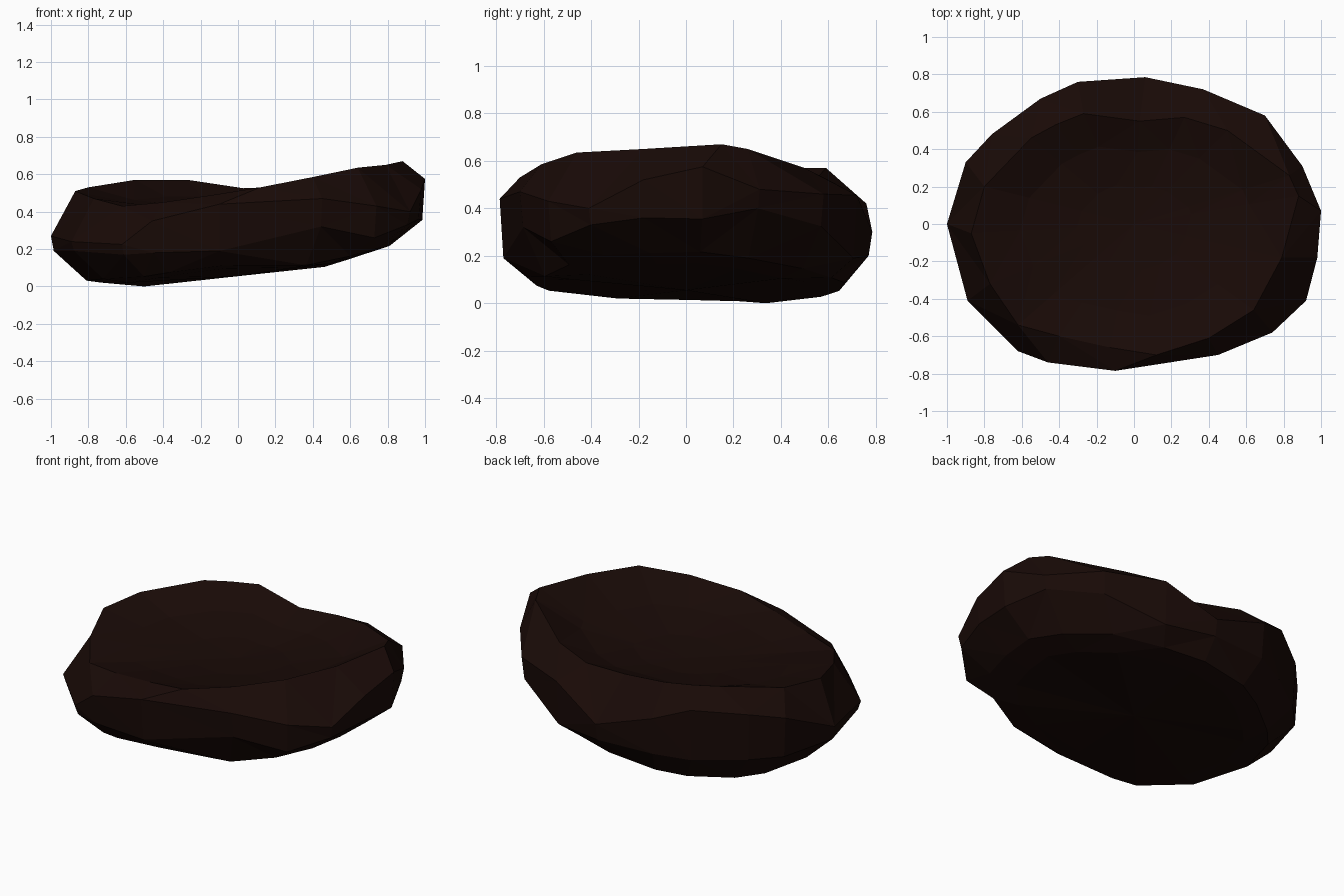
import bpy, bmesh
from mathutils import Vector

if "Cube" in bpy.data.objects:
    bpy.data.objects.remove(bpy.data.objects["Cube"])

# widest outline, counter-clockwise from +x: x, y, upper z, lower z
waist = [(1, .07, .575, .355), (.9, .31, .48, .4), (.7, .58, .46, .325),
         (.37, .72, .455, .19), (.06, .785, .3, .2), (-.3, .76, .42, .2),
         (-.5, .67, .49, .18), (-.76, .48, .46, .18), (-.9, .33, .42, .18),
         (-1, 0, .27, .19), (-.89, -.41, .24, .19), (-.62, -.68, .225, .17),
         (-.46, -.74, .35, .18), (-.1, -.785, .44, .19), (.45, -.7, .47, .32),
         (.74, -.58, .43, .26), (.92, -.41, .4, .33), (.98, -.18, .52, .36)]
# raised edge of the saddle-shaped top
rim = [(.88, .15, .67), (.83, .26, .65), (.5, .5, .57), (.27, .57, .535),
       (.03, .55, .525), (-.27, .59, .57), (-.42, .53, .57), (-.55, .46, .57),
       (-.8, .2, .53), (-.87, -.05, .51), (-.77, -.32, .47), (-.62, -.54, .43),
       (-.4, -.6, .45), (-.13, -.66, .49), (.12, -.7, .53), (.4, -.61, .585),
       (.64, -.46, .635), (.79, -.18, .65)]
# underside height along x
under = [(-1, .07), (-.78, .025), (-.5, 0), (0, .055), (.47, .105), (.82, .22), (1, .33)]


def under_z(x):
    for (x0, z0), (x1, z1) in zip(under, under[1:]):
        if x <= x1:
            return z0 + (z1 - z0) * (x - x0) / (x1 - x0)
    return under[-1][1]


def underside(sx, sy):
    pts = []
    for x, y, _, _ in waist:
        x, y = x * sx, y * sy
        front_lift = .14 if x < 0 else .05
        pts.append((x, y, under_z(x) + .1 * max(0, y - .4) + front_lift * max(0, -y - .2)))
    return pts


def dish(s, low, k):
    return [(x * s, y * s, low + (z - low) * k) for x, y, z in rim]


rings = [underside(.66, .7), underside(.81, .85),
         [(x * .985, y * .98, zl) for x, y, _, zl in waist],
         [(x, y, zu) for x, y, zu, _ in waist],
         rim, dish(.7, .42, .4), dish(.35, .42, .1)]

# skin the rings into one closed, faceted body
bm = bmesh.new()
loops = [[bm.verts.new(p) for p in ring] for ring in rings]
n = len(waist)
for a, b in zip(loops, loops[1:]):
    for i in range(n):
        j = (i + 1) % n
        bm.faces.new((a[i], a[j], b[j], b[i]))
for loop, z in ((loops[0], .055), (loops[-1], .42)):
    hub = bm.verts.new((0, 0, z))
    for i in range(n):
        bm.faces.new((loop[i], loop[(i + 1) % n], hub))
bmesh.ops.triangulate(bm, faces=bm.faces[:], quad_method='SHORT_EDGE')
bmesh.ops.recalc_face_normals(bm, faces=bm.faces[:])
mesh = bpy.data.meshes.new("dark_stone")
bm.to_mesh(mesh)
bm.free()

stone = bpy.data.objects.new("dark_stone", mesh)
bpy.context.collection.objects.link(stone)
mat = bpy.data.materials.new("dark_brown")
mat.diffuse_color = (.0095, .003, .002, 1)
mat.use_nodes = True
mat.node_tree.nodes["Principled BSDF"].inputs["Base Color"].default_value = mat.diffuse_color
mesh.materials.append(mat)
